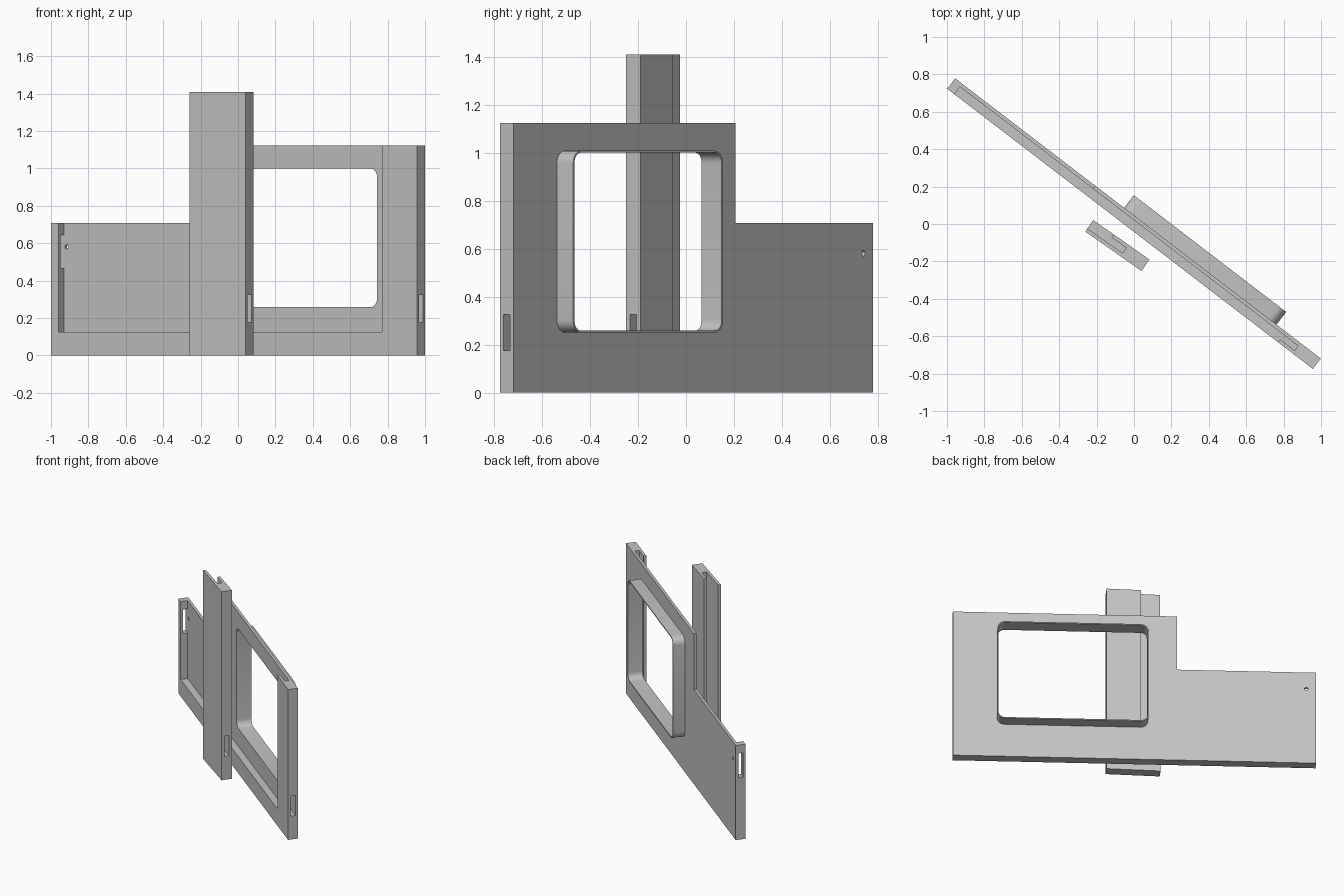
import bpy, bmesh, math

if "Cube" in bpy.data.objects:
    bpy.data.objects.remove(bpy.data.objects["Cube"])

grey = bpy.data.materials.new("light_grey")
grey.diffuse_color = (0.55, 0.55, 0.55, 1)
grey.use_nodes = True
grey.node_tree.nodes["Principled BSDF"].inputs["Base Color"].default_value = grey.diffuse_color


def prism(name, pts, v0, v1):
    """Extrude a (u, z) outline from depth v0 to v1."""
    bm = bmesh.new()
    face = bm.faces.new([bm.verts.new((u, v0, z)) for u, z in pts])
    ext = bmesh.ops.extrude_face_region(bm, geom=[face])
    for g in ext["geom"]:
        if isinstance(g, bmesh.types.BMVert):
            g.co.y = v1
    bmesh.ops.recalc_face_normals(bm, faces=bm.faces)
    me = bpy.data.meshes.new(name)
    bm.to_mesh(me)
    bm.free()
    me.materials.append(grey)
    ob = bpy.data.objects.new(name, me)
    bpy.context.collection.objects.link(ob)
    return ob


def box(name, u0, u1, v0, v1, z0, z1):
    return prism(name, [(u0, z0), (u1, z0), (u1, z1), (u0, z1)], v0, v1)


def rounded(u0, u1, z0, z1, r, n=6):
    pts = []
    corners = [(u1 - r, z1 - r), (u0 + r, z1 - r), (u0 + r, z0 + r), (u1 - r, z0 + r)]
    for k, (cu, cz) in enumerate(corners):
        for i in range(n + 1):
            a = math.pi / 2 * (k + i / n)
            pts.append((cu + r * math.cos(a), cz + r * math.sin(a)))
    return pts


def cut(ob, cutter):
    mod = ob.modifiers.new("cut", 'BOOLEAN')
    mod.operation = 'DIFFERENCE'
    mod.solver = 'EXACT'
    mod.object = cutter
    bpy.context.view_layer.objects.active = ob
    bpy.ops.object.modifier_apply(modifier=mod.name)
    bpy.data.objects.remove(cutter)


def place(ob, x, y, deg):
    ob.location = (x, y, 0)
    ob.rotation_euler.z = math.radians(deg)
    bpy.ops.object.select_all(action='DESELECT')
    ob.select_set(True)
    bpy.context.view_layer.objects.active = ob
    bpy.ops.object.shade_smooth_by_angle(angle=math.radians(30))


L, T = 1.2315, 0.035      # half length and half thickness of the panel
FLOOR = 0.015             # depth of the recess floor

# Stepped main panel
panel = prism("main_panel", [(-L, 0), (L, 0), (L, 1.123), (-0.29, 1.123),
                             (-0.29, 0.707), (-L, 0.707)], -T, T)
# Front recess, open at the top
cut(panel, box("c", -1.183, 0.997, -0.1, FLOOR, 0.125, 1.3))
# Channel running into the thick right jamb
cut(panel, box("c", 0.95, 1.094, -0.016, FLOOR, 0.125, 1.3))
# Latch slots in both ends
cut(panel, box("c", 1.05, 1.3, -0.018, 0.018, 0.175, 0.325))
cut(panel, box("c", -1.3, -1.15, -0.018, 0.0149, 0.465, 0.645))
# Small round hole beside the left slot
hole = [(-1.166 + 0.012 * math.cos(i * math.pi / 8), 0.58 + 0.012 * math.sin(i * math.pi / 8))
        for i in range(16)]
cut(panel, prism("c", hole, 0, 0.1))

# Window opening and its thin raised frame on the back
opening = rounded(-0.085, 0.925, 0.258, 1.0, 0.045)
cut(panel, prism("c", opening, -0.2, 0.3))
rim = prism("window_rim", rounded(-0.093, 0.933, 0.25, 1.008, 0.053), T, 0.12)
cut(rim, prism("c", opening, -0.2, 0.3))
for ob in (panel, rim):
    place(ob, 0, 0.002, -37.46)

# Separate tall post: recess on its back, channel and end slot
W = 0.0746
post = box("tall_post", -0.367, 0, 0, W, 0, 1.408)
cut(post, box("c", -0.5, -0.234, 0.02, 0.2, 0.125, 1.6))
cut(post, box("c", -0.3, -0.137, 0.02, 0.055, 0.125, 1.6))
cut(post, box("c", -0.18, 0.1, 0.021, 0.054, 0.175, 0.325))
place(post, 0.04, -0.251, -35)
